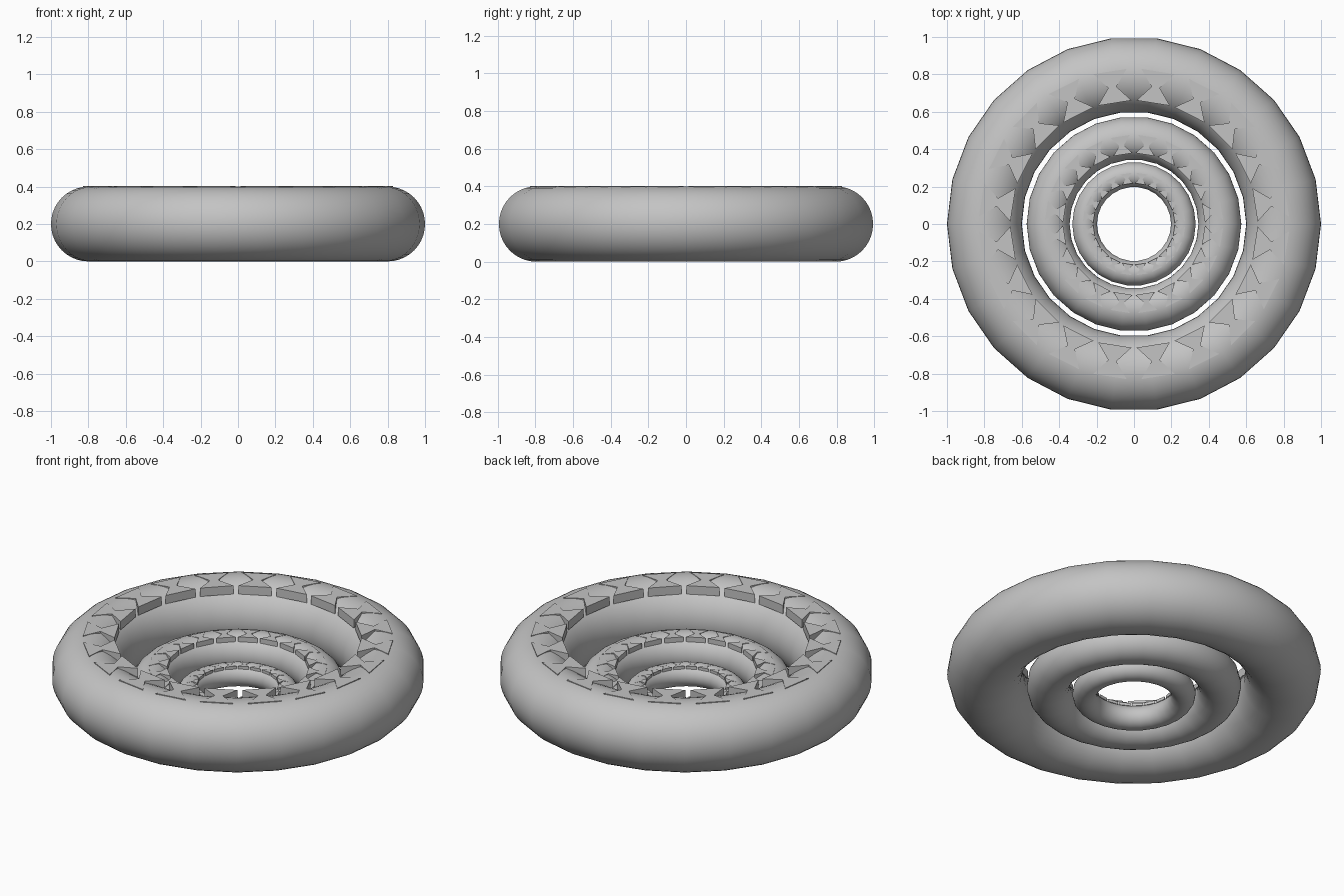
import bpy, bmesh, math
from mathutils import Matrix, Vector

if "Cube" in bpy.data.objects:
    bpy.data.objects.remove(bpy.data.objects["Cube"], do_unlink=True)

grey = bpy.data.materials.new("plain grey")
grey.use_nodes = True
grey.diffuse_color = (0.55, 0.55, 0.55, 1)
grey.node_tree.nodes["Principled BSDF"].inputs["Base Color"].default_value = grey.diffuse_color

MAJOR, MINOR = 0.8, 0.2
STUDS = 20


def make_ring(name, size):
    """Round tube ring resting on the ground."""
    bpy.ops.mesh.primitive_torus_add(
        major_segments=26, minor_segments=40,
        major_radius=MAJOR * size, minor_radius=MINOR * size,
        location=(0, 0, MINOR * size))
    ring = bpy.context.object
    ring.name = name
    ring.data.materials.append(grey)
    bpy.ops.object.shade_smooth_by_angle(angle=math.radians(40))


def make_studs(name, size):
    """Circle of flat hourglass blocks let into the top of a ring."""
    inner, waist, outer = 0.655, 0.74, 0.825
    wide, narrow = 0.09, 0.022
    bottom, top = 0.352, 0.402
    outline = [(inner, -wide), (waist, -narrow), (outer, -wide),
               (outer, wide), (waist, narrow), (inner, wide)]
    bm = bmesh.new()
    for i in range(STUDS):
        turn = Matrix.Rotation(math.tau * (i + 0.5) / STUDS, 4, 'Z')
        verts = [bm.verts.new(turn @ Vector((x, y, bottom)) * size) for x, y in outline]
        face = bm.faces.new(verts)
        raised = bmesh.ops.extrude_face_region(bm, geom=[face], use_keep_orig=True)["geom"]
        moved = [v for v in raised if isinstance(v, bmesh.types.BMVert)]
        bmesh.ops.translate(bm, verts=moved, vec=(0, 0, (top - bottom) * size))
    bmesh.ops.recalc_face_normals(bm, faces=bm.faces)
    mesh = bpy.data.meshes.new(name)
    bm.to_mesh(mesh)
    bm.free()
    mesh.materials.append(grey)
    bpy.context.collection.objects.link(bpy.data.objects.new(name, mesh))


# Three nested rings, each a scaled copy of the outer one
for label, size in (("outer", 1.0), ("middle", 0.574), ("inner", 0.33)):
    make_ring(label + "_ring", size)
    make_studs(label + "_ring_studs", size)
